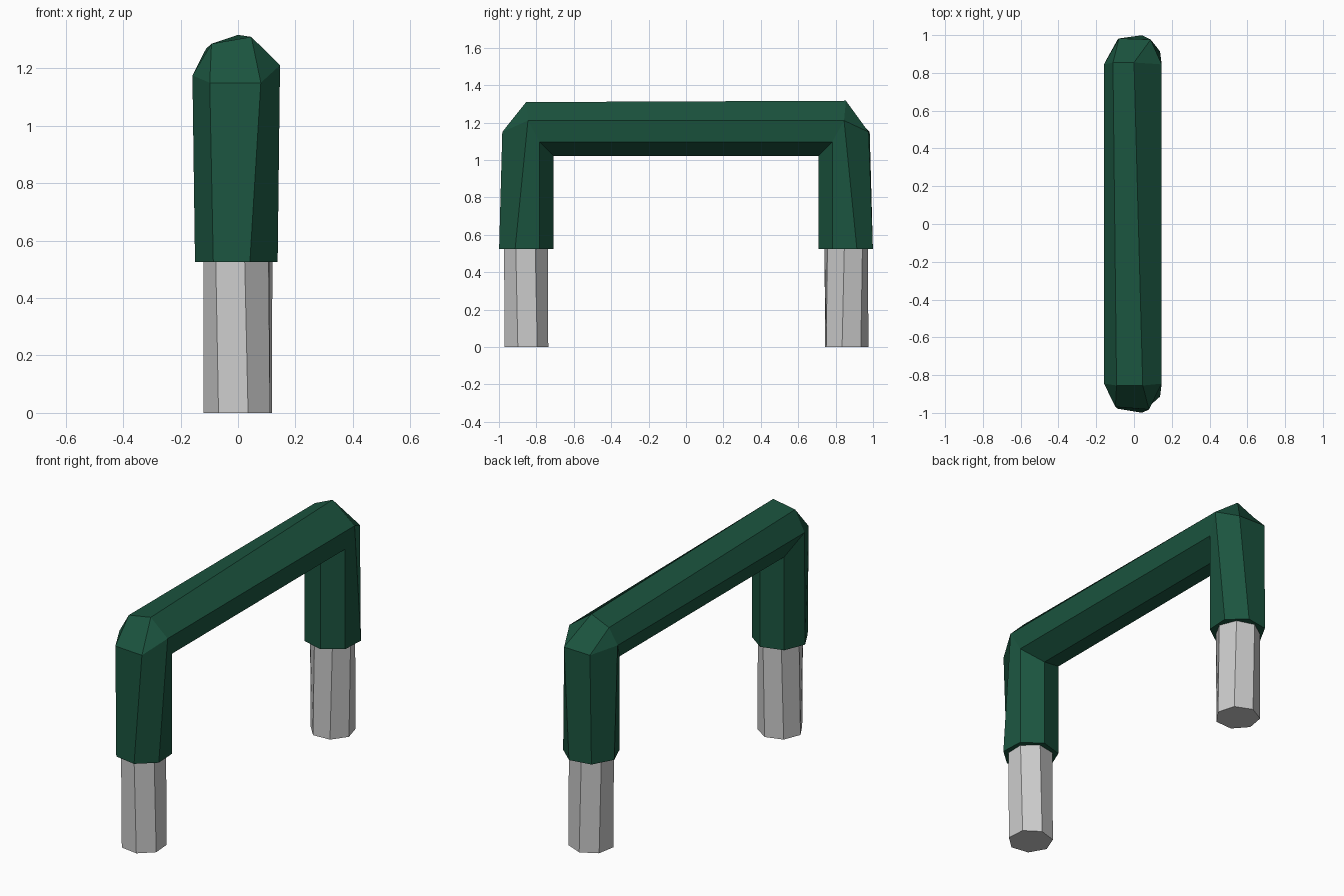
import bpy, bmesh
from math import sin, cos, radians

if "Cube" in bpy.data.objects:
    bpy.data.objects.remove(bpy.data.objects["Cube"])

R, LEG_Y, BAR_Z, HEM_Z = 0.15, 0.855, 1.17, 0.525


def make_object(name, bm, material=None):
    bmesh.ops.remove_doubles(bm, verts=bm.verts, dist=0.0005)
    bmesh.ops.recalc_face_normals(bm, faces=bm.faces)
    me = bpy.data.meshes.new(name)
    bm.to_mesh(me)
    bm.free()
    ob = bpy.data.objects.new(name, me)
    bpy.context.collection.objects.link(ob)
    if material:
        me.materials.append(material)
    return ob


def loft(rings):
    # Skin a list of equal-count rings and cap both ends
    bm = bmesh.new()
    vr = [[bm.verts.new(p) for p in ring] for ring in rings]
    n = len(vr[0])
    for a, b in zip(vr, vr[1:]):
        for i in range(n):
            j = (i + 1) % n
            bm.faces.new((a[i], a[j], b[j], b[i]))
    bm.faces.new(vr[0])
    bm.faces.new(vr[-1])
    return bm


def section(angles, r=R):
    # (sideways, outward) offsets of the seven corners
    return [(r * sin(radians(a)), r * cos(radians(a))) for a in angles]


def hem_ring(s, angles):
    return [(u, s * (LEG_Y + v), HEM_Z) for u, v in section(angles)]


def elbow_ring(s, angles, on_bar):
    # Inner corners share a mitre; outer corners are chamfered
    pts = []
    for u, v in section(angles):
        if v < 0:
            pts.append((u, s * (LEG_Y + v), BAR_Z + v))
        elif v < 0.075:
            pts.append((u * 1.06, s * 0.845, BAR_Z + 0.7 * v))
        elif on_bar:
            pts.append((u, s * LEG_Y, BAR_Z + v * 0.98))
        else:
            pts.append((u, s * (LEG_Y + v), BAR_Z - 0.02))
    return pts


green = bpy.data.materials.new("dark_green")
green.diffuse_color = (0.011, 0.09, 0.05, 1)
green.use_nodes = True
green.node_tree.nodes["Principled BSDF"].inputs["Base Color"].default_value = green.diffuse_color

# Green sleeve: up one leg, along the bar, down the other
shared = [67, 119, 170, 222, 273]
hem = [16] + shared + [325]
sleeve = loft([
    hem_ring(-1, hem),
    elbow_ring(-1, [32] + shared + [319], False),
    elbow_ring(-1, [18] + shared + [322], True),
    elbow_ring(1, [0] + shared + [312], True),
    elbow_ring(1, [36] + shared + [328], False),
    hem_ring(1, hem),
])
make_object("green_sleeve", sleeve, green)

# Grey seven-sided posts, slightly twisted
for name, s, phase in (("front_post", -1, 14), ("back_post", 1, -6)):
    rings = []
    for z, twist in ((0, 3), (0.55, -3)):
        angles = [phase + twist + i * 360 / 7 for i in range(7)]
        rings.append([(u, s * (LEG_Y + v), z) for u, v in section(angles, 0.12)])
    make_object(name, loft(rings))
